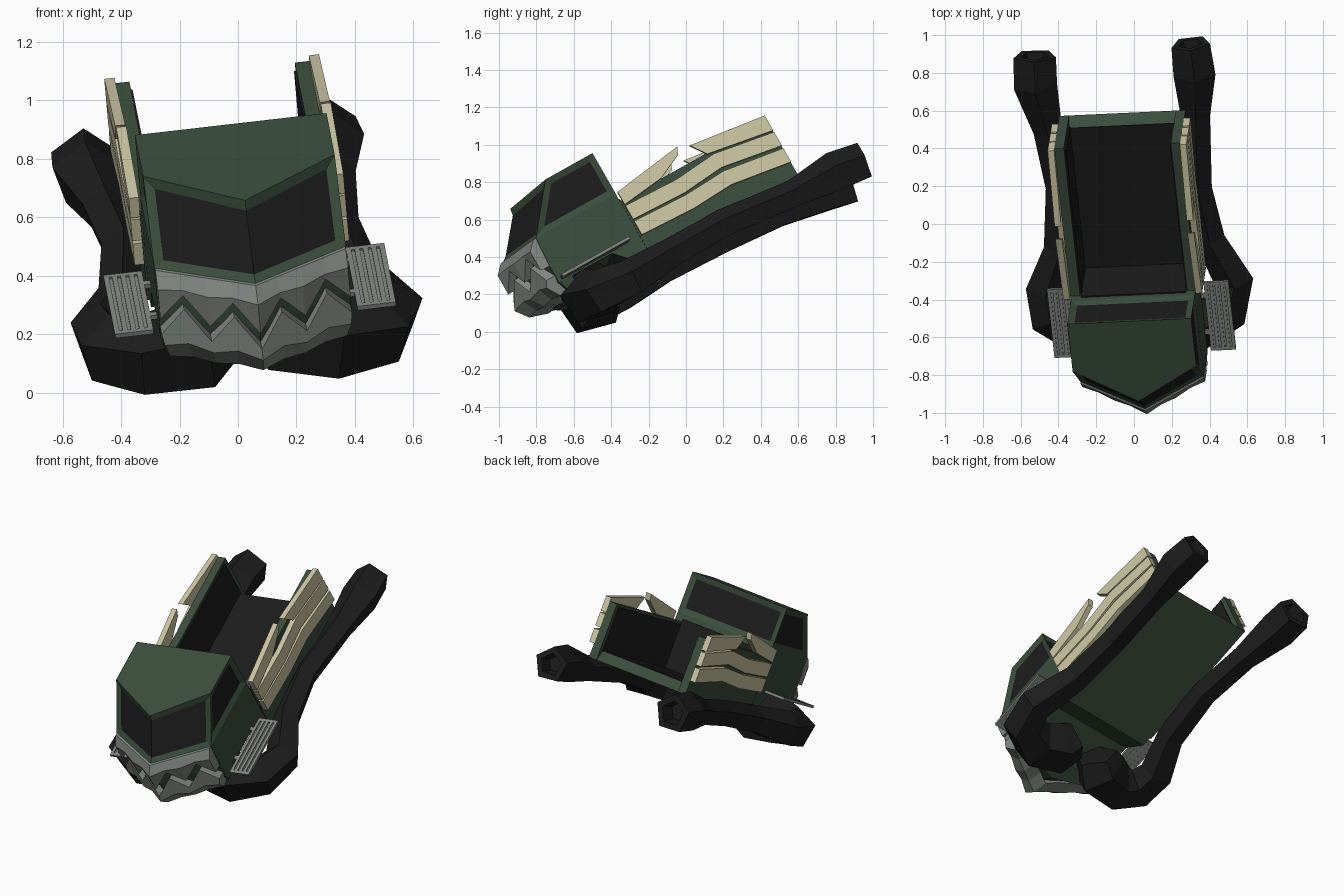
import bpy, bmesh, math
from mathutils import Vector, Matrix

if "Cube" in bpy.data.objects:
    bpy.data.objects.remove(bpy.data.objects["Cube"])

def material(name, c):
    m = bpy.data.materials.new(name)
    m.diffuse_color = (*c, 1)
    m.use_nodes = True
    m.node_tree.nodes["Principled BSDF"].inputs["Base Color"].default_value = m.diffuse_color
    return m

GREEN = material("dark green paint", (0.042, 0.075, 0.045))
BLACK = material("black rubber", (0.0118, 0.0118, 0.0118))
CREAM = material("pale wood", (0.60, 0.56, 0.36))
GREY = material("grey metal", (0.225, 0.245, 0.225))

# Truck frame: u = right, v = backwards, w = up; pitched nose-down, slightly rolled and yawed
U = Vector((0.992, 0.046, 0.114)).normalized()
V = Vector((-0.096, 0.868, 0.486))
V = (V - U * V.dot(U)).normalized()
W = U.cross(V)
FRAME = Matrix((U, V, W)).transposed().to_4x4()
FRAME.translation = (-0.025, -0.515, 0.918)

def finish(name, bm, mats, matrix=FRAME):
    bmesh.ops.recalc_face_normals(bm, faces=bm.faces)
    me = bpy.data.meshes.new(name)
    bm.to_mesh(me)
    bm.free()
    for m in mats:
        me.materials.append(m)
    ob = bpy.data.objects.new(name, me)
    bpy.context.collection.objects.link(ob)
    ob.matrix_world = matrix
    return ob

def loft(bm, rings):
    """Skin rings of points and cap both ends."""
    rs = [[bm.verts.new(p) for p in r] for r in rings]
    n = len(rs[0])
    for a, b in zip(rs, rs[1:]):
        for i in range(n):
            bm.faces.new((a[i], a[(i + 1) % n], b[(i + 1) % n], b[i]))
    bm.faces.new(rs[0])
    bm.faces.new(rs[-1])

def prism(name, pts, u0, u1, mat):
    """Extrude a side profile of (v, w) points across u."""
    bm = bmesh.new()
    loft(bm, [[(u, v, w) for v, w in pts] for u in (u0, u1)])
    return finish(name, bm, [mat])

def box(name, u0, u1, v0, v1, w0, w1, mat):
    return prism(name, [(v0, w0), (v1, w0), (v1, w1), (v0, w1)], u0, u1, mat)

H = 0.33  # half width of the cab

def plan(w, vc, vt, vb=0.0, dw=0.0, h=H):
    return [(-h, vb, w), (-h, vc, w), (0, vt, w + dw), (h, vc, w), (h, vb, w)]

# Cab with inset windows; the two windscreen panes share one frame
bm = bmesh.new()
loft(bm, [plan(0, -0.29, -0.50, dw=-0.02), plan(-0.25, -0.49, -0.675),
          plan(-0.42, -0.50, -0.69), plan(-0.52, -0.50, -0.68)])
bmesh.ops.recalc_face_normals(bm, faces=bm.faces)
glass = [f for f in bm.faces if -0.2 < f.calc_center_median().z < -0.05]
screen = [f for f in glass if f.calc_center_median().y < -0.4]
others = [f for f in glass if f not in screen]
bmesh.ops.inset_region(bm, faces=screen, thickness=0.032, depth=-0.012, use_even_offset=True)
bmesh.ops.inset_individual(bm, faces=others, thickness=0.034, depth=-0.012, use_even_offset=True)
for f in glass:
    f.material_index = 1
finish("cab", bm, [GREEN, BLACK])

# Front valance and rear block leave the wheel arches open
bm = bmesh.new()
loft(bm, [plan(-0.51, -0.50, -0.66, -0.42), plan(-0.62, -0.46, -0.55, -0.42, h=0.31)])
finish("front_valance", bm, [GREEN])
prism("cab_rear_base", [(-0.18, -0.515), (0, -0.515), (0, -0.645), (-0.06, -0.645)], -H, H, GREEN)

# Toothed grille, upper and lower jaws
def jaw(name, rows):
    bm = bmesh.new()
    rings = []
    for i in range(-4, 5):
        odd = i % 2
        ring = []
        for off, w_even, w_odd, width in rows:
            u = i * 0.082 * width
            bulge = 0.012 if off > 0.03 and not odd else 0
            ring.append((u, -0.69 + 0.56 * abs(u) - off - bulge, w_odd if odd else w_even))
        rings.append(ring)
    loft(bm, rings)
    finish(name, bm, [GREY])

jaw("upper_teeth", [(0.0, -0.25, -0.25, 1), (0.035, -0.30, -0.295, 1), (0.035, -0.415, -0.315, 1),
                    (-0.06, -0.415, -0.315, 1), (-0.06, -0.25, -0.25, 1)])
jaw("lower_teeth", [(0.035, -0.475, -0.37, 1), (0.05, -0.51, -0.495, 0.98), (0.01, -0.578, -0.568, 0.93),
                    (-0.09, -0.61, -0.60, 0.9), (-0.06, -0.475, -0.37, 1)])

# Cargo bed with black lining
prism("bed_floor", [(0, -0.65), (0.90, -0.65), (0.86, -0.59), (0, -0.59)], -H, H, GREEN)
box("bed_floor_lining", -0.28, 0.28, 0.0, 0.86, -0.592, -0.584, BLACK)
box("bed_front_lining", -0.28, 0.28, 0.0, 0.008, -0.59, -0.28, BLACK)
for s, side in ((1, "right"), (-1, "left")):
    box("bed_side_" + side, s * 0.285, s * 0.337, 0.0, 0.90, -0.65, -0.30, GREEN)
    box("bed_side_lining_" + side, s * 0.278, s * 0.286, 0.0, 0.87, -0.59, -0.315, BLACK)

    # Crooked side planks; the top one is broken in two
    def plank(name, mids, h):
        top = [(v, w + h) for v, w in mids]
        low = [(v, w - h) for v, w in reversed(mids)]
        prism(name + "_" + side, top + low, s * 0.335, s * 0.37, CREAM)
    plank("plank_low", [(0.01, -0.472), (0.32, -0.485), (0.56, -0.472), (0.90, -0.522)], 0.042)
    plank("plank_middle", [(0.01, -0.377), (0.32, -0.388), (0.56, -0.366), (0.90, -0.422)], 0.042)
    prism("plank_top_front_" + side, [(0.01, -0.25), (0.41, -0.194), (0.39, -0.235),
                                      (0.25, -0.30), (0.01, -0.328)], s * 0.335, s * 0.37, CREAM)
    prism("plank_top_rear_" + side, [(0.47, -0.222), (0.90, -0.278), (0.90, -0.37),
                                     (0.53, -0.308)], s * 0.335, s * 0.37, CREAM)

    # Slatted side steps with brackets
    a, b, v0, v1 = 0.36, 0.475, -0.48, -0.065
    for k in range(5):
        c = a + (b - a) * k / 4.0
        box(f"step_slat_{side}_{k}", s * (c - 0.009), s * (c + 0.009), v0, v1, -0.512, -0.496, GREY)
    box("step_plate_" + side, s * a, s * b, v0 + 0.01, v1 - 0.01, -0.511, -0.503, GREY)
    for k, v in enumerate((v0, v1 - 0.02)):
        box(f"step_end_{side}_{k}", s * (a - 0.009), s * (b + 0.009), v, v + 0.02, -0.512, -0.496, GREY)
    for k, v in enumerate((-0.38, -0.16)):
        box(f"step_bracket_{side}_{k}", s * 0.32, s * 0.365, v, v + 0.025, -0.513, -0.497, GREY)

# Black five-sided limbs: from under the cab, out round an elbow, back to a hollow end
def limb(name, path):
    pts = [Vector(p[:3]) for p in path]
    rad = [p[3] * 1.08 for p in path]
    n = len(pts)
    tans = [(pts[min(i + 1, n - 1)] - pts[max(i - 1, 0)]).normalized() for i in range(n)]
    t = tans[-1]
    pts += [pts[-1], pts[-1] - t * 0.08]
    rad += [rad[-1] * 0.64, rad[-1] * 0.5]
    tans += [t, t]
    rings = []
    ref = Vector((0, 0, 1))
    for p, r, t in zip(pts, rad, tans):
        ref = (ref - t * ref.dot(t)).normalized()
        side = t.cross(ref)
        rings.append([p + (ref * math.cos(x) + side * math.sin(x)) * r
                      for x in (math.tau * k / 5 for k in range(5))])
    bm = bmesh.new()
    loft(bm, rings)
    finish(name, bm, [BLACK], Matrix.Identity(4))

limb("limb_right", [(0.10, -0.45, 0.27, 0.12), (0.17, -0.50, 0.22, 0.155), (0.34, -0.525, 0.19, 0.14),
                    (0.49, -0.45, 0.215, 0.115), (0.53, -0.29, 0.285, 0.10), (0.40, -0.07, 0.42, 0.08),
                    (0.335, 0.20, 0.575, 0.075), (0.325, 0.58, 0.735, 0.075), (0.32, 0.80, 0.85, 0.108),
                    (0.30, 0.955, 0.91, 0.10)])
limb("limb_left", [(-0.08, -0.45, 0.22, 0.12), (-0.15, -0.50, 0.16, 0.155), (-0.32, -0.535, 0.13, 0.135),
                   (-0.44, -0.48, 0.15, 0.115), (-0.47, -0.34, 0.205, 0.10), (-0.395, -0.12, 0.33, 0.08),
                   (-0.39, 0.20, 0.49, 0.075), (-0.455, 0.50, 0.63, 0.075), (-0.52, 0.74, 0.745, 0.112),
                   (-0.525, 0.89, 0.79, 0.11)])
